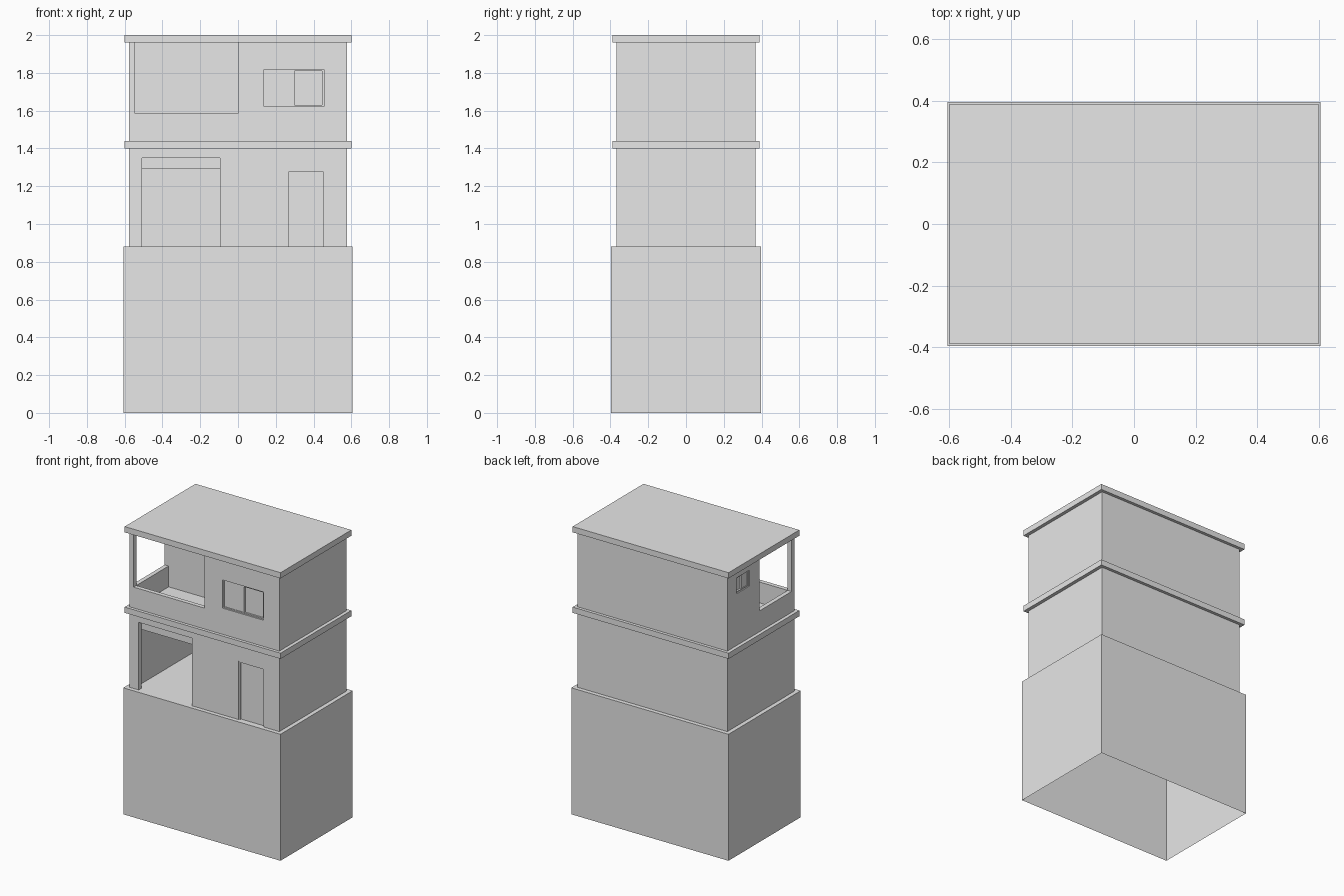
import bpy
import bmesh

cube = bpy.data.objects.get("Cube")
if cube:
    bpy.data.objects.remove(cube, do_unlink=True)

grey = bpy.data.materials.new("plain_grey")
grey.use_nodes = True
grey.diffuse_color = (0.8, 0.8, 0.8, 1)
grey.node_tree.nodes["Principled BSDF"].inputs["Base Color"].default_value = (0.8, 0.8, 0.8, 1)


def box(name, x, y, z, open_bottom=False):
    """Box spanning the (min, max) pairs x, y and z."""
    bm = bmesh.new()
    bmesh.ops.create_cube(bm, size=1)
    for v in bm.verts:
        v.co = [r[0] if c < 0 else r[1] for c, r in zip(v.co, (x, y, z))]
    if open_bottom:
        bm.normal_update()
        down = [f for f in bm.faces if f.normal.z < -0.9]
        bmesh.ops.delete(bm, geom=down, context='FACES')
    mesh = bpy.data.meshes.new(name)
    bm.to_mesh(mesh)
    bm.free()
    mesh.materials.append(grey)
    obj = bpy.data.objects.new(name, mesh)
    bpy.context.collection.objects.link(obj)
    return obj


def panel(name, side, along, depth, z):
    """Box in a wall: 'front' walls run along x, 'side' walls along y."""
    if side == "front":
        return box(name, along, depth, z)
    return box(name, depth, along, z)


def wall_with_hole(name, side, along, depth, z, hole, hole_z):
    """Wall made of pieces around one rectangular opening."""
    panel(name + "_start", side, (along[0], hole[0]), depth, z)
    panel(name + "_end", side, (hole[1], along[1]), depth, z)
    panel(name + "_head", side, hole, depth, (hole_z[1], z[1]))
    if hole_z[0] > z[0]:
        panel(name + "_sill", side, hole, depth, (z[0], hole_z[0]))


def window(name, side, along, outer, z):
    """Two sliding panes, one behind the other, with a slim frame."""
    mid = sum(along) / 2
    f = 0.008
    panel(name + "_left_pane", side, (along[0], mid), (outer + 0.012, outer + 0.018), z)
    panel(name + "_right_pane", side, (mid, along[1]), (outer + 0.02, outer + 0.026), z)
    for i, a in enumerate((along[0], mid - f / 2, along[1] - f)):
        panel(f"{name}_upright_{i}", side, (a, a + f), (outer + 0.008, outer + 0.026), z)
    for part, b in (("bottom", z[0]), ("top", z[1] - f)):
        panel(f"{name}_{part}_rail", side, along, (outer + 0.008, outer + 0.026), (b, b + f))


# Main dimensions
W, D, T = 0.576, 0.368, 0.03
FRONT, BACK = (-D, -D + T), (D - T, D)
LEFT_END, RIGHT_END = (-W, -W + T), (W - T, W)
LOW, HIGH = (0.88, 1.40), (1.44, 1.96)
INNER_Y = (-D + T, D - T)

# Plinth shell, middle slab and roof
box("base", (-0.605, 0.605), (-0.397, 0.397), (0, LOW[0]), open_bottom=True)
for name, z in (("floor_slab", (LOW[1], HIGH[0])), ("roof", (HIGH[1], 2.0))):
    box(name, (-0.60, 0.60), (-0.389, 0.389), z)

# Walls shared by both storeys
for storey, z in (("lower", LOW), ("upper", HIGH)):
    box(storey + "_back_wall", (-W, W), BACK, z)
    box(storey + "_right_wall", RIGHT_END, INNER_Y, z)

# Lower storey: garage and entrance
box("lower_left_wall", LEFT_END, INNER_Y, LOW)
box("garage_partition", (-0.095, -0.065), INNER_Y, LOW)
wall_with_hole("garage_front", "front", (-W, 0), FRONT, LOW, (-0.507, -0.095), (LOW[0], 1.35))
box("garage_header", (-0.507, -0.095), (-D + T, -D + 0.045), (1.29, 1.35))
DOOR, DOOR_Z = (0.261, 0.46), (LOW[0], 1.287)
wall_with_hole("entrance_front", "front", (0, W), FRONT, LOW, DOOR, DOOR_Z)
box("door_leaf", DOOR, (-D + 0.015, -D + 0.025), DOOR_Z)
for i, a in enumerate((DOOR[0], DOOR[1] - 0.01)):
    box(f"door_jamb_{i}", (a, a + 0.01), (-D + 0.006, -D + 0.025), DOOR_Z)
box("door_head", DOOR, (-D + 0.006, -D + 0.025), (DOOR_Z[1] - 0.01, DOOR_Z[1]))

# Upper storey: room with window
WIN, WIN_Z = (0.138, 0.454), (1.622, 1.818)
wall_with_hole("room_front", "front", (0, W), FRONT, HIGH, WIN, WIN_Z)
window("front_window", "front", WIN, -D, WIN_Z)

# Upper storey: side wall with small high window
SMALL, SMALL_Z = (0.126, 0.27), (1.80, 1.91)
wall_with_hole("upper_left_wall", "side", (0.017, D - T), LEFT_END, HIGH, SMALL, SMALL_Z)
window("side_window", "side", SMALL, -W, SMALL_Z)

# Balcony: inner walls, parapets and corner post
box("balcony_back_wall", (-W + T, 0.03), (0.017, 0.047), HIGH)
box("balcony_side_wall", (0, T), (-D + T, 0.017), HIGH)
PARAPET = (HIGH[0], 1.585)
box("balcony_front_parapet", (-W + T, 0), FRONT, PARAPET)
box("balcony_side_parapet", LEFT_END, (-D + T, 0.017), PARAPET)
box("balcony_post", LEFT_END, FRONT, HIGH)
